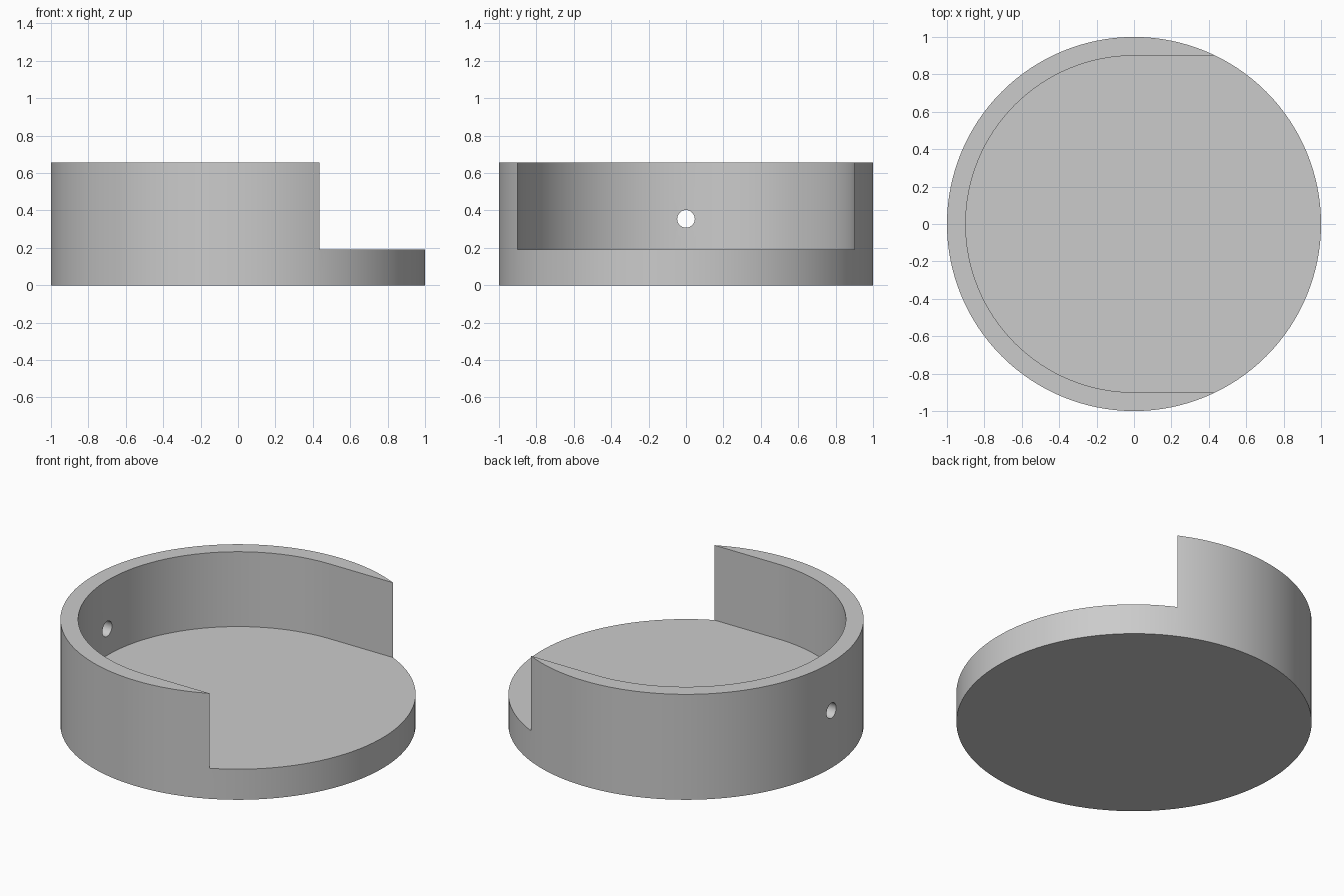
import bpy, bmesh, math
from mathutils import Matrix

if "Cube" in bpy.data.objects:
    bpy.data.objects.remove(bpy.data.objects["Cube"], do_unlink=True)

RADIUS, INNER = 1.0, 0.9
HEIGHT, FLOOR = 0.655, 0.19
HOLE_Z, HOLE_R = 0.355, 0.047
SEGMENTS = 128

grey = bpy.data.materials.new("plain grey")
grey.use_nodes = True
colour = (0.6, 0.6, 0.6, 1)
grey.diffuse_color = colour
grey.node_tree.nodes["Principled BSDF"].inputs["Base Color"].default_value = colour


def arc(radius, start, end, steps):
    """Points along an arc, both ends included."""
    angles = [start + (end - start) * i / steps for i in range(steps + 1)]
    return [(radius * math.cos(a), radius * math.sin(a)) for a in angles]


def prism(name, outline, bottom, top, matrix=Matrix()):
    """Extrude a closed outline along z, then place it."""
    bm = bmesh.new()
    face = bm.faces.new([bm.verts.new((x, y, bottom)) for x, y in outline])
    extruded = bmesh.ops.extrude_face_region(bm, geom=[face], use_keep_orig=True)
    verts = [v for v in extruded["geom"] if isinstance(v, bmesh.types.BMVert)]
    bmesh.ops.translate(bm, verts=verts, vec=(0, 0, top - bottom))
    bmesh.ops.transform(bm, verts=bm.verts, matrix=matrix)
    bmesh.ops.recalc_face_normals(bm, faces=bm.faces)
    mesh = bpy.data.meshes.new(name)
    bm.to_mesh(mesh)
    bm.free()
    mesh.materials.append(grey)
    obj = bpy.data.objects.new(name, mesh)
    bpy.context.collection.objects.link(obj)
    return obj


# Solid round body
body = prism("round_tray", arc(RADIUS, 0, math.tau, SEGMENTS)[:-1], 0, HEIGHT)

# Pocket: half circle at the closed end, straight sides out through the open end
pocket_outline = arc(INNER, math.pi / 2, math.pi * 1.5, SEGMENTS // 2)
pocket_outline += [(1.2, -INNER), (1.2, INNER)]
pocket = prism("pocket_cutter", pocket_outline, FLOOR, 1)

# Small round hole through the closed end of the wall
hole_place = Matrix.Translation((0, 0, HOLE_Z)) @ Matrix.Rotation(math.pi / 2, 4, "Y")
hole = prism("hole_cutter", arc(HOLE_R, 0, math.tau, 32)[:-1], -1.2, -0.7, hole_place)

# Cut the body, then remove the cutters
bpy.ops.object.select_all(action="DESELECT")
body.select_set(True)
bpy.context.view_layer.objects.active = body
for cutter in (pocket, hole):
    cutter.hide_render = True
    cut = body.modifiers.new(cutter.name, "BOOLEAN")
    cut.operation = "DIFFERENCE"
    cut.solver = "EXACT"
    cut.object = cutter
    bpy.ops.object.modifier_apply(modifier=cut.name)
    bpy.data.objects.remove(cutter, do_unlink=True)

bpy.ops.object.shade_smooth_by_angle(angle=math.radians(30))
